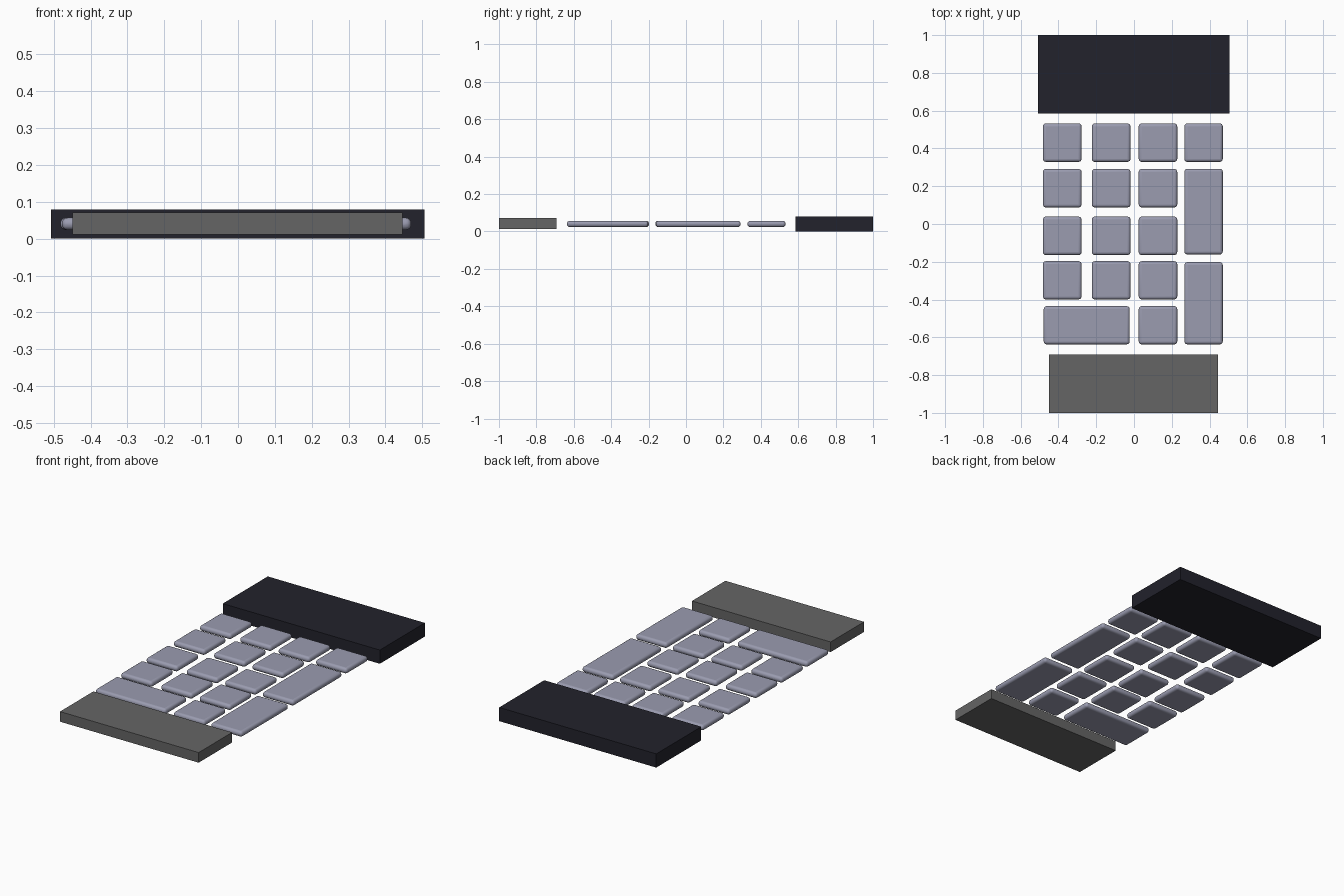
import bpy

if "Cube" in bpy.data.objects:
    bpy.data.objects.remove(bpy.data.objects["Cube"])


def material(name, rgb):
    m = bpy.data.materials.new(name)
    m.diffuse_color = (*rgb, 1.0)
    m.use_nodes = True
    m.node_tree.nodes["Principled BSDF"].inputs["Base Color"].default_value = m.diffuse_color
    return m


KEY = material("lavender_grey", (0.325, 0.332, 0.435))
DARK = material("dark_navy", (0.016, 0.016, 0.025))
GREY = material("mid_grey", (0.13, 0.13, 0.13))


def box(name, x, y, z, mat, bevel=0.0):
    """Box between the (min, max) limits, optionally with rounded edges."""
    lim = (x, y, z)
    bpy.ops.mesh.primitive_cube_add(size=1, location=[(a + b) / 2 for a, b in lim])
    ob = bpy.context.object
    ob.name = name
    ob.scale = [b - a for a, b in lim]
    bpy.ops.object.transform_apply(location=False, rotation=False, scale=True)
    ob.data.materials.append(mat)
    if bevel:
        mod = ob.modifiers.new("rounded_edges", 'BEVEL')
        mod.width = bevel
        mod.segments = 4
        bpy.ops.object.shade_smooth_by_angle()
    return ob


# Display block at the back and plain panel at the front
box("display_block", (-0.508, 0.506), (0.585, 1.0), (0.0, 0.08), DARK)
box("front_panel", (-0.449, 0.446), (-1.0, -0.692), (0.012, 0.071), GREY)

# Key grid: column and row limits
cols = [(-0.482, -0.278), (-0.223, -0.019), (0.025, 0.229), (0.267, 0.47)]
rows = [(0.329, 0.532), (0.088, 0.291), (-0.164, 0.039), (-0.399, -0.197), (-0.637, -0.435)]
KZ, R = (0.024, 0.057), 0.015

# Square keys, skipping the cells covered by long keys
skip = {(1, 3), (2, 3), (3, 3), (4, 3), (4, 0), (4, 1)}
for r, y in enumerate(rows):
    for c, x in enumerate(cols):
        if (r, c) not in skip:
            box(f"key_row{r + 1}_col{c + 1}", x, y, KZ, KEY, R)

# Long keys
box("tall_key_upper", cols[3], (-0.161, 0.292), KZ, KEY, R)
box("tall_key_lower", cols[3], (-0.637, -0.202), KZ, KEY, R)
box("wide_key", (-0.478, -0.023), rows[4], KZ, KEY, R)
